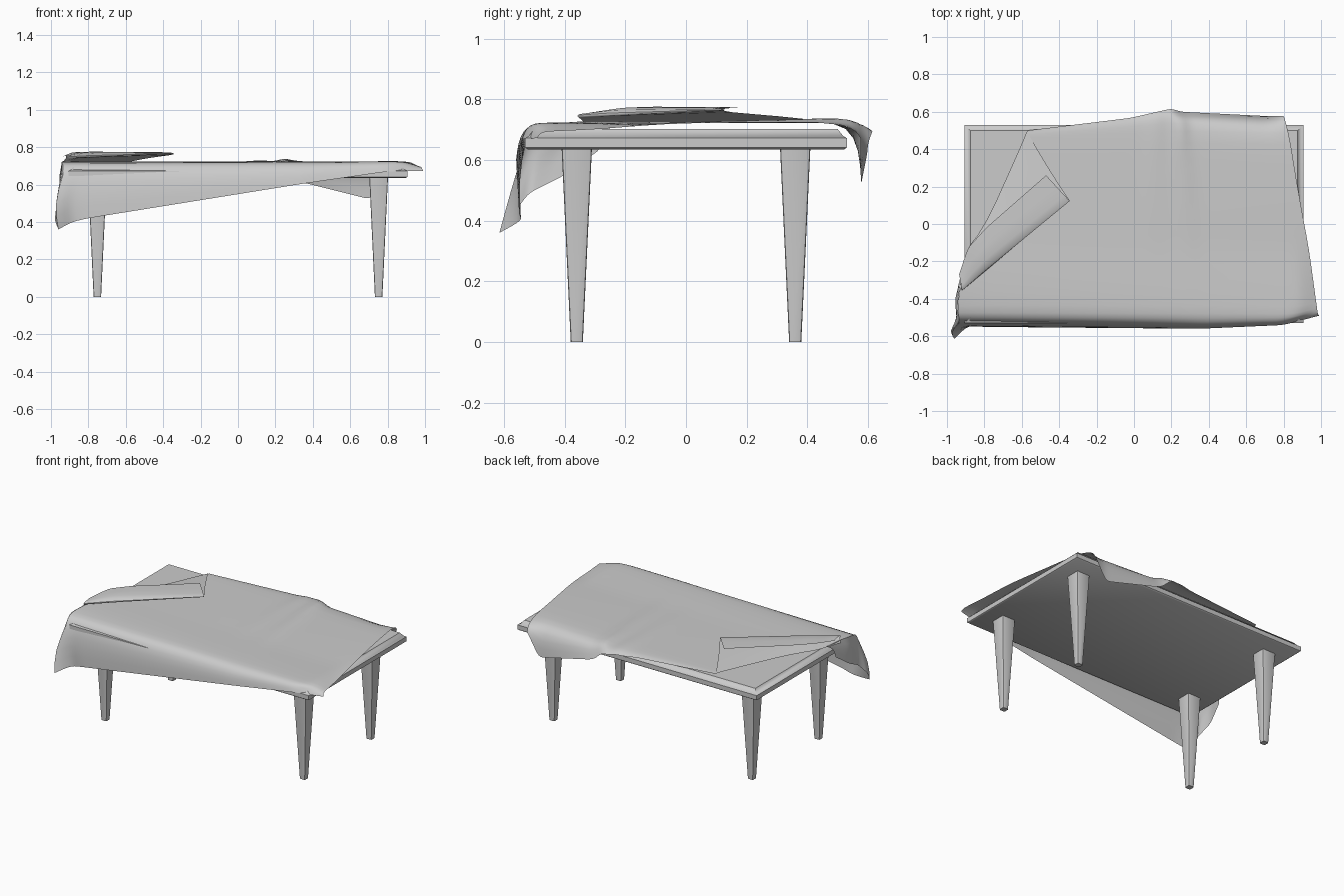
import bpy, bmesh, math


def finish(name, bm, angle=40):
    bmesh.ops.recalc_face_normals(bm, faces=bm.faces[:])
    me = bpy.data.meshes.new(name)
    bm.to_mesh(me)
    bm.free()
    ob = bpy.data.objects.new(name, me)
    bpy.context.collection.objects.link(ob)
    bpy.ops.object.select_all(action='DESELECT')
    ob.select_set(True)
    bpy.context.view_layer.objects.active = ob
    bpy.ops.object.shade_smooth_by_angle(angle=math.radians(angle))
    return ob


def stacked(name, cx, cy, levels):
    """Rectangular solid through levels of (half x, half y, z)."""
    bm = bmesh.new()
    rings = [[bm.verts.new((cx + sx * hx, cy + sy * hy, z))
              for sx, sy in ((-1, -1), (1, -1), (1, 1), (-1, 1))]
             for hx, hy, z in levels]
    for a, b in zip(rings, rings[1:]):
        for i in range(4):
            j = (i + 1) % 4
            bm.faces.new((a[i], a[j], b[j], b[i]))
    bm.faces.new(rings[0][::-1])
    bm.faces.new(rings[-1])
    return bm


def resample(rail, n, axis):
    """Evenly spaced points on a polyline, measured along one axis."""
    a, b = rail[0][axis], rail[-1][axis]
    out = []
    for k in range(n + 1):
        t = a + (b - a) * k / n
        for p, q in zip(rail, rail[1:]):
            f = (t - p[axis]) / (q[axis] - p[axis])
            if f <= 1.00001:
                break
        out.append([p[i] + (q[i] - p[i]) * f for i in range(3)])
    return out


def loft(name, rails, n, axis=0, warp=None, levels=1):
    bm = bmesh.new()
    rows = []
    for rail in rails:
        pts = resample(rail, n, axis)
        if warp:
            pts = [warp(p) for p in pts]
        rows.append([bm.verts.new(p) for p in pts])
    for a, b in zip(rows, rows[1:]):
        for i in range(n):
            bm.faces.new((a[i], a[i + 1], b[i + 1], b[i]))
    bmesh.ops.remove_doubles(bm, verts=bm.verts[:], dist=0.0005)
    ob = finish(name, bm, 60)
    m = ob.modifiers.new("soft", 'SUBSURF')
    m.levels = m.render_levels = levels
    m.boundary_smooth = 'PRESERVE_CORNERS'
    return ob


# Table top with chamfered rim
finish("table_top", stacked("table_top", 0, 0, [
    (0.897, 0.522, 0.635), (0.907, 0.53, 0.641), (0.907, 0.53, 0.672),
    (0.893, 0.518, 0.679), (0.875, 0.50, 0.702)]))

# Four tapered legs
for sx, side in ((-1, "left"), (1, "right")):
    for sy, end in ((-1, "front"), (1, "back")):
        bm = stacked("leg", sx * 0.752, sy * 0.36, [
            (0.02, 0.02, 0), (0.05, 0.05, 0.64)])
        edges = [e for e in bm.edges
                 if abs(e.verts[0].co.z - e.verts[1].co.z) > 0.1]
        bmesh.ops.bevel(bm, geom=edges, offset=0.007, segments=2,
                        affect='EDGES', profile=0.5)
        finish(f"{end}_{side}_leg", bm)


def wrinkle(p):
    x, y, z = p
    if y > -0.45:
        g = max(0, y + 0.2) / 0.8
        z += 0.022 * g * math.exp(-((x - 0.25 + 0.1 * (y - 0.5)) / 0.035) ** 2)
        z += 0.008 * g * math.exp(-((x - 0.12) / 0.05) ** 2)
    return (x, y, z)


# Main cloth: rails from the front hem, over the table, to the back hem
loft("cloth", [
    [(-0.96, -0.615, 0.36), (-0.89, -0.54, 0.40), (-0.8, -0.55, 0.42),
     (0.35, -0.56, 0.605), (0.8, -0.54, 0.67), (0.99, -0.49, 0.672)],
    [(-0.985, -0.58, 0.49), (-0.9, -0.55, 0.54), (0.35, -0.555, 0.65),
     (0.8, -0.533, 0.69), (0.985, -0.485, 0.682)],
    [(-0.935, -0.53, 0.655), (0.4, -0.54, 0.695), (0.8, -0.525, 0.705),
     (0.982, -0.475, 0.69)],
    [(-0.935, -0.505, 0.708), (0.85, -0.505, 0.722), (0.98, -0.46, 0.693)],
    [(-0.945, -0.45, 0.72), (0.9, -0.46, 0.724), (0.977, -0.44, 0.695)],
    [(-0.93, -0.33, 0.728), (-0.8, -0.3, 0.725), (0.88, -0.3, 0.722),
     (0.958, -0.3, 0.70)],
    [(-0.89, -0.13, 0.722), (0.935, -0.13, 0.715)],
    [(-0.79, 0, 0.722), (0.91, 0, 0.722)],
    [(-0.68, 0.25, 0.722), (0.865, 0.25, 0.724)],
    [(-0.59, 0.45, 0.722), (0.835, 0.45, 0.726)],
    [(-0.58, 0.48, 0.722), (-0.02, 0.53, 0.722), (0.2, 0.55, 0.72),
     (0.815, 0.53, 0.712)],
    [(-0.573, 0.49, 0.72), (-0.02, 0.55, 0.715), (0.2, 0.59, 0.71),
     (0.24, 0.575, 0.69), (0.7, 0.572, 0.63), (0.805, 0.565, 0.695)],
    [(-0.57, 0.50, 0.72), (-0.02, 0.567, 0.71), (0.2, 0.617, 0.69),
     (0.25, 0.60, 0.635), (0.71, 0.577, 0.52), (0.80, 0.577, 0.67)],
], 48, warp=wrinkle)

# Hanging cloth on the left end, near the front corner
loft("cloth_left_drape", [
    [(-0.935, -0.53, 0.655), (-0.935, -0.505, 0.708), (-0.945, -0.45, 0.72),
     (-0.93, -0.33, 0.728), (-0.91, -0.22, 0.722)],
    [(-0.985, -0.58, 0.49), (-0.95, -0.51, 0.60), (-0.965, -0.42, 0.65),
     (-0.925, -0.28, 0.69)],
    [(-0.96, -0.615, 0.36), (-0.985, -0.57, 0.42), (-0.94, -0.52, 0.49),
     (-0.955, -0.40, 0.55), (-0.93, -0.29, 0.63)],
], 14, axis=1)

# Corner of cloth folded back over the top: lower layer, roll, upper layer
loft("cloth_fold", [
    [(-0.94, -0.33, 0.715), (-0.89, -0.13, 0.724), (-0.79, 0, 0.724),
     (-0.57, 0.49, 0.724)],
    [(-0.925, -0.345, 0.735), (-0.80, -0.22, 0.745), (-0.46, 0.30, 0.746)],
    [(-0.92, -0.355, 0.74), (-0.345, 0.125, 0.758)],
    [(-0.92, -0.36, 0.748), (-0.34, 0.12, 0.766)],
    [(-0.92, -0.345, 0.755), (-0.80, -0.22, 0.778), (-0.355, 0.135, 0.773)],
    [(-0.935, -0.27, 0.75), (-0.89, -0.13, 0.772), (-0.79, -0.02, 0.775),
     (-0.47, 0.26, 0.773)],
], 20)
